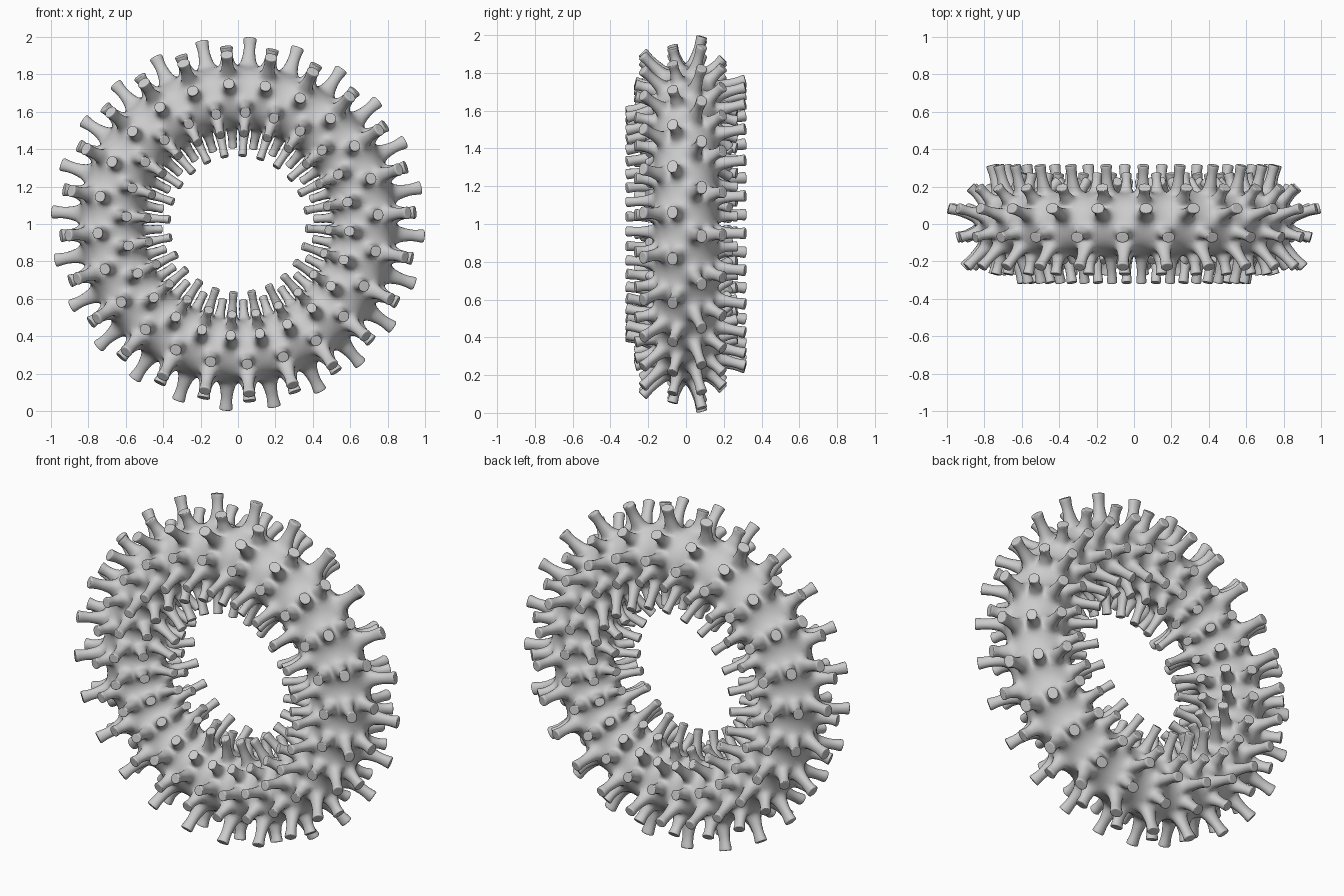
import bpy, bmesh
from math import sin, cos, radians
from mathutils import Vector

if "Cube" in bpy.data.objects:
    bpy.data.objects.remove(bpy.data.objects["Cube"])

COLS, ROWS = 48, 12          # cells around the ring / around the tube
RING_R, TUBE_R = 0.68, 0.166
LONG, SHORT = 0.326, 0.279   # spike tip distance from the tube centre line


def frame(theta, phi):
    """Tube centre, outward normal, and the two surface tangents."""
    radial = Vector((sin(theta), 0, cos(theta)))
    along = Vector((cos(theta), 0, -sin(theta)))
    y = Vector((0, 1, 0))
    normal = radial * cos(phi) + y * sin(phi)
    across = y * cos(phi) - radial * sin(phi)
    centre = Vector((0, 0, 1)) + radial * RING_R
    return centre, normal, along, across


bm = bmesh.new()

# Tube vertex grid
grid = []
for i in range(COLS):
    row = []
    for j in range(ROWS):
        c, n, _, _ = frame(radians(360 / COLS * i), radians(360 / ROWS * j))
        row.append(bm.verts.new(c + n * TUBE_R))
    grid.append(row)


def spike(base, theta, phi, tip):
    """Flared stalk with a slightly widened, soft-edged tip, grown from one cell."""
    c, n, a, b = frame(theta, phi)
    length = tip - TUBE_R
    prev = base
    for t, s in ((0.33, 1.1), (0.64, 0.86), (0.92, 1.06), (1.0, 1.06), (1.0, 0.75)):
        r = TUBE_R + length * t
        rho = RING_R + r * cos(phi)
        wa, wb = (0.015 + 0.022 * rho) * s, 0.030 * s
        ring = [bm.verts.new(c + n * r + a * wa * u + b * wb * v)
                for u, v in ((-1, -1), (1, -1), (1, 1), (-1, 1))]
        for k in range(4):
            m = (k + 1) % 4
            bm.faces.new((prev[k], prev[m], ring[m], ring[k]))
        prev = ring
    bm.faces.new(prev)


# Four bands of three rows: spikes line up in a band, stagger between bands
for i in range(COLS):
    for j in range(ROWS):
        i2, j2 = (i + 1) % COLS, (j + 1) % ROWS
        cell = [grid[i][j], grid[i2][j], grid[i2][j2], grid[i][j2]]
        if i % 2 == (j // 3) % 2:
            spike(cell, radians(360 / COLS * (i + 0.5)), radians(360 / ROWS * (j + 0.5)),
                  SHORT if j % 2 else LONG)
        else:
            bm.faces.new(cell)

bmesh.ops.recalc_face_normals(bm, faces=bm.faces[:])
for f in bm.faces:
    f.smooth = True

mesh = bpy.data.meshes.new("spiked_ring")
bm.to_mesh(mesh)
bm.free()
ring_obj = bpy.data.objects.new("spiked_ring", mesh)
bpy.context.collection.objects.link(ring_obj)

# Smooth organic surface
sub = ring_obj.modifiers.new("smooth", 'SUBSURF')
sub.levels = sub.render_levels = 2
